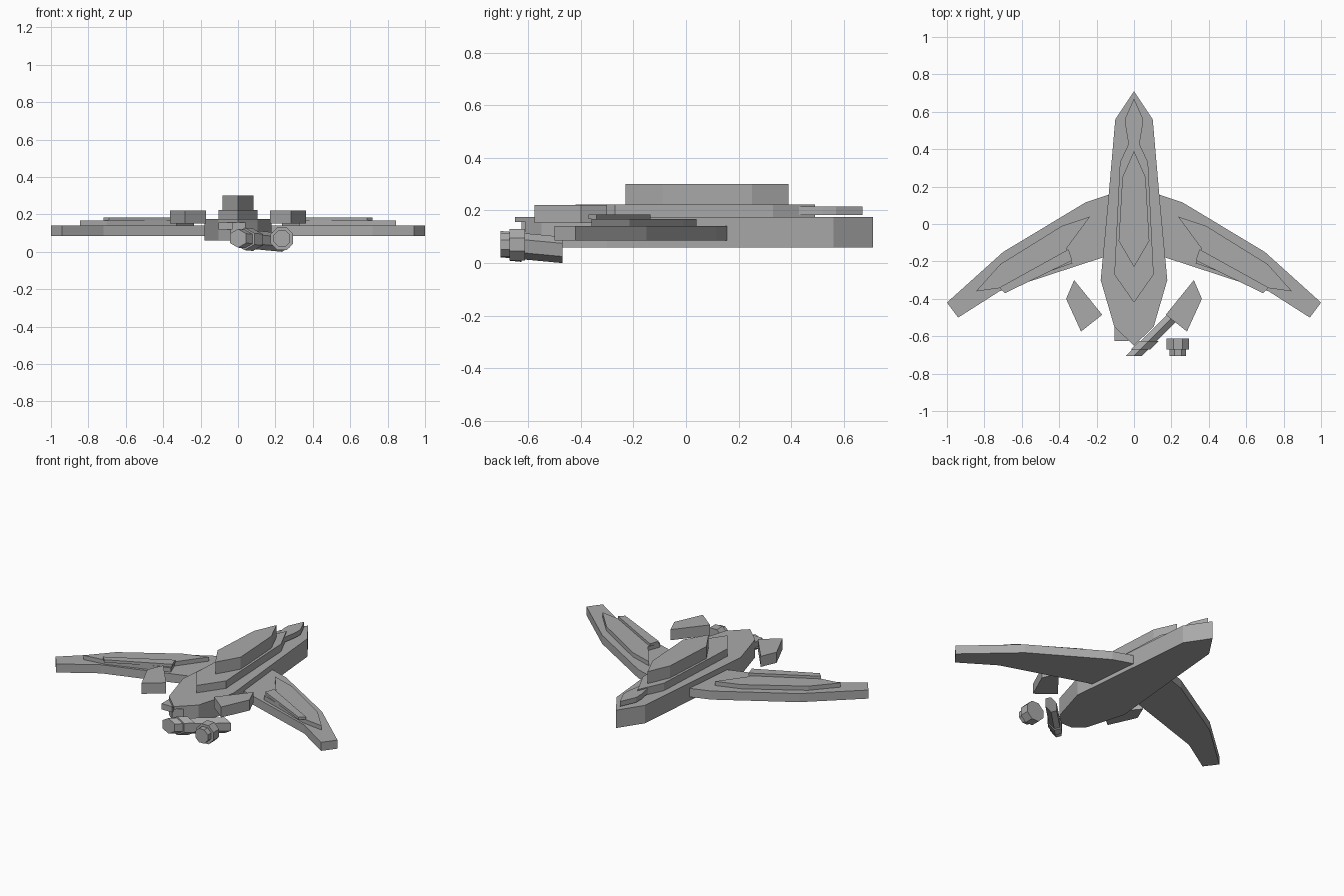
import bpy
import bmesh
from mathutils import Vector
from math import sin, cos, pi

cube = bpy.data.objects.get("Cube")
if cube:
    bpy.data.objects.remove(cube, do_unlink=True)

grey = bpy.data.materials.new("hull_grey")
grey.use_nodes = True
colour = (0.4, 0.4, 0.4, 1)
grey.diffuse_color = colour
grey.node_tree.nodes["Principled BSDF"].inputs["Base Color"].default_value = colour


def loft(name, rings):
    """Join matching rings of points and cap both ends."""
    bm = bmesh.new()
    loops = [[bm.verts.new(p) for p in ring] for ring in rings]
    n = len(loops[0])
    for a, b in zip(loops, loops[1:]):
        for i in range(n):
            j = (i + 1) % n
            bm.faces.new((a[i], a[j], b[j], b[i]))
    bm.faces.new(loops[0][::-1])
    bm.faces.new(loops[-1])
    bmesh.ops.recalc_face_normals(bm, faces=bm.faces)
    mesh = bpy.data.meshes.new(name)
    bm.to_mesh(mesh)
    bm.free()
    mesh.materials.append(grey)
    obj = bpy.data.objects.new(name, mesh)
    bpy.context.collection.objects.link(obj)
    return obj


def slab(name, outline, low, high):
    return loft(name, [[(x, y, z) for x, y in outline] for z in (low, high)])


def symmetric(half):
    """Complete a half outline across the centre line."""
    return half + [(-x, y) for x, y in reversed(half) if x > 0]


def pair(name, outline, low, high):
    for side, s in (("left", 1), ("right", -1)):
        slab(f"{side}_{name}", [(s * x, y) for x, y in outline], low, high)


def ring(centre, radius, sides, turn=0.5):
    x, y, z = centre
    angles = [2 * pi * (i + turn) / sides for i in range(sides)]
    return [(x + radius * cos(a), y, z + radius * sin(a)) for a in angles]


# Central hull and its stacked decks
slab("hull", symmetric([(0, .71), (.10, .56), (.135, .16), (.178, -.30),
                        (.105, -.55), (.04, -.61)]), .06, .175)
slab("front_lip", symmetric([(.105, -.55), (0, -.65)]), .157, .175)
slab("middle_deck", symmetric([(0, .49), (.075, .33), (.105, -.27), (0, -.42)]), .175, .223)
slab("upper_deck", symmetric([(0, .39), (.062, .25), (.082, -.09), (0, -.23)]), .223, .30)
slab("rear_fin", symmetric([(0, .67), (.045, .57), (.045, .52), (.03, .43)]), .183, .215)

# Swept wings in three layers
pair("wing", [(.10, .16), (.14, .155), (.26, .115), (.70, -.15), (1, -.42),
              (.94, -.50), (.72, -.36), (.17, -.18), (.10, -.17)], .085, .14)
pair("wing_panel", [(.235, .04), (.385, -.01), (.715, -.215), (.845, -.36),
                    (.70, -.34), (.33, -.21), (.36, -.13)], .14, .167)
pair("wing_strip", [(.35, -.135), (.72, -.34), (.69, -.37), (.33, -.195)], .167, .184)

# Detached front foreplanes
pair("foreplane", [(.32, -.30), (.363, -.40), (.283, -.575), (.17, -.485)], .152, .22)

# Small block below the front lip
slab("front_block", [(-.105, -.55), (-.105, -.625), (-.03, -.625), (-.03, -.55)], .12, .157)

# Slanted gun barrel with a stepped muzzle
start, end = Vector((0, -.705, .072)), Vector((.235, -.47, .05))
loft("gun_barrel", [ring(start, .05, 6), ring(end, .05, 6)])
loft("barrel_collar", [ring(start.lerp(end, t), .06, 6) for t in (.15, .34)])

# Separate stepped nozzle
nozzle = [(-.705, .048), (-.67, .048), (-.67, .065), (-.612, .065)]
loft("nozzle", [ring((.235, y, .07), r, 8) for y, r in nozzle])
